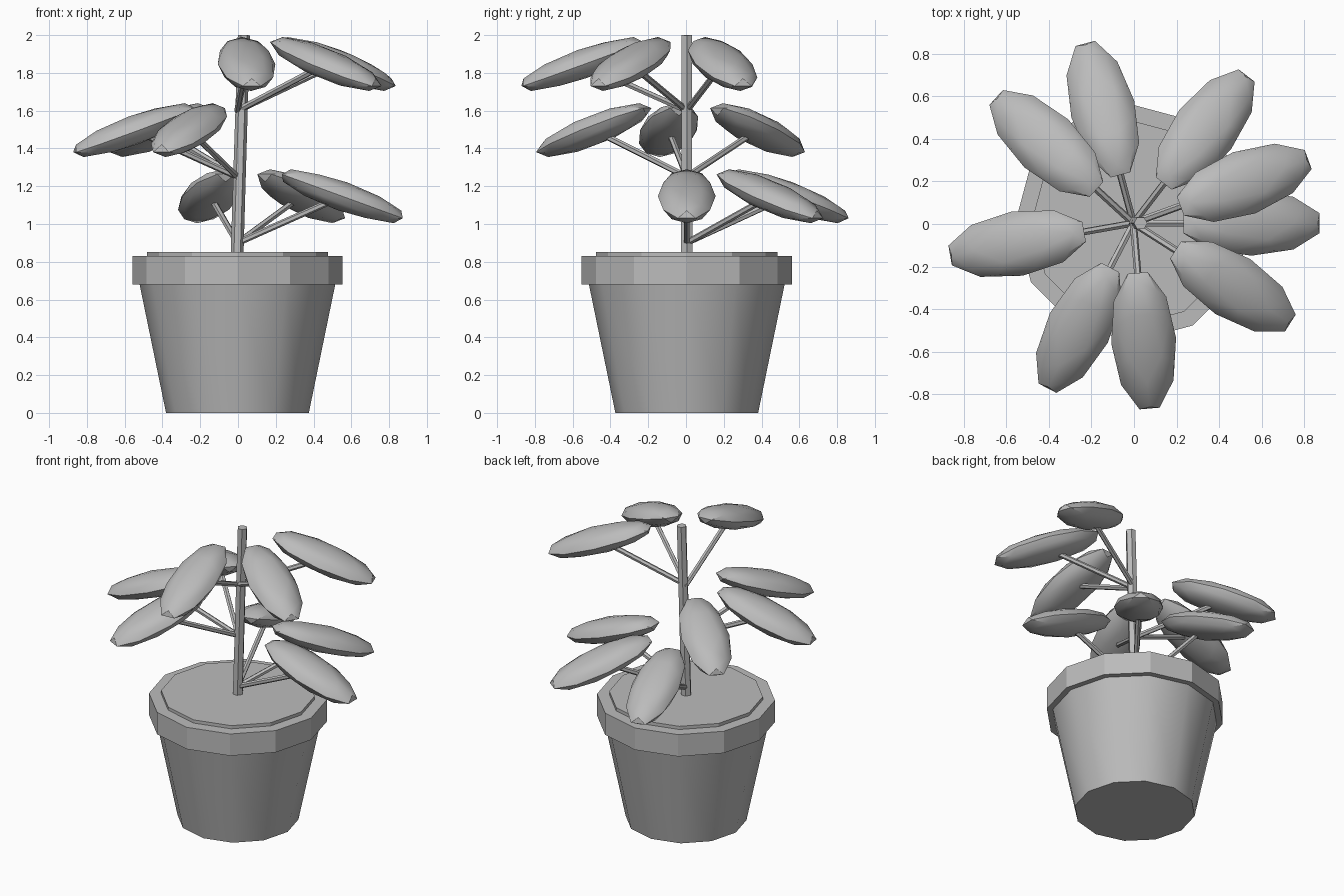
import bpy
import bmesh
from math import radians, cos, sin
from mathutils import Matrix, Vector

if "Cube" in bpy.data.objects:
    bpy.data.objects.remove(bpy.data.objects["Cube"])

# One plain grey for everything
grey = bpy.data.materials.new("plain_grey")
grey.use_nodes = True
grey.diffuse_color = (0.5, 0.5, 0.5, 1)
grey.node_tree.nodes["Principled BSDF"].inputs["Base Color"].default_value = (0.5, 0.5, 0.5, 1)

CENTRE = Vector((-0.003, 0.004, 0))


def finish(name, bm, angle=30):
    """Turn a bmesh into a named object, smooth below the given edge angle."""
    mesh = bpy.data.meshes.new(name)
    bm.to_mesh(mesh)
    bm.free()
    mesh.materials.append(grey)
    obj = bpy.data.objects.new(name, mesh)
    bpy.context.collection.objects.link(obj)
    bpy.ops.object.select_all(action='DESELECT')
    obj.select_set(True)
    bpy.context.view_layer.objects.active = obj
    bpy.ops.object.shade_smooth_by_angle(angle=radians(angle))
    return obj


def tube(name, start, end, r1, r2, sides, angle=25):
    """Straight capped cylinder or cone, with a corner on the x axis."""
    start, end = Vector(start) + CENTRE, Vector(end) + CENTRE
    axis = end - start
    turn = Vector((0, 0, 1)).rotation_difference(axis).to_matrix().to_4x4()
    place = Matrix.Translation((start + end) / 2) @ turn @ Matrix.Rotation(radians(90), 4, 'Z')
    bm = bmesh.new()
    bmesh.ops.create_cone(bm, cap_ends=True, segments=sides, radius1=r1, radius2=r2,
                          depth=axis.length, matrix=place)
    return finish(name, bm, angle)


# Pot, rim and soil
tube("pot", (0, 0, 0), (0, 0, 0.7), 0.378, 0.522, 12, 32)
tube("rim", (0, 0, 0.68), (0, 0, 0.83), 0.556, 0.556, 12)
tube("soil", (0, 0, 0.8), (0, 0, 0.852), 0.48, 0.48, 12)

# Slightly leaning stem
tube("stem", (-0.003, 0, 0.8), (0.034, 0, 2.0), 0.034, 0.032, 6)

# Leaves spiral by the golden angle, cycling through three tiers
REACH = 0.555
for i in range(9):
    turn = radians(137.5 * i)
    base_z = 0.9 + 0.35 * (i % 3)
    out = Vector((cos(turn), sin(turn), 0))
    middle = out * REACH + Vector((0, 0, base_z + 0.247))
    tube(f"leaf_stalk_{i + 1}", (0, 0, base_z), middle, 0.017, 0.017, 6)

    bm = bmesh.new()
    bmesh.ops.create_icosphere(bm, subdivisions=2, radius=1)
    place = (Matrix.Translation(middle + CENTRE) @ Matrix.Rotation(turn, 4, 'Z')
             @ Matrix.Rotation(radians(20), 4, 'Y') @ Matrix.Diagonal((0.358, 0.153, 0.078, 1)))
    bm.transform(place)
    finish(f"leaf_{i + 1}", bm)
